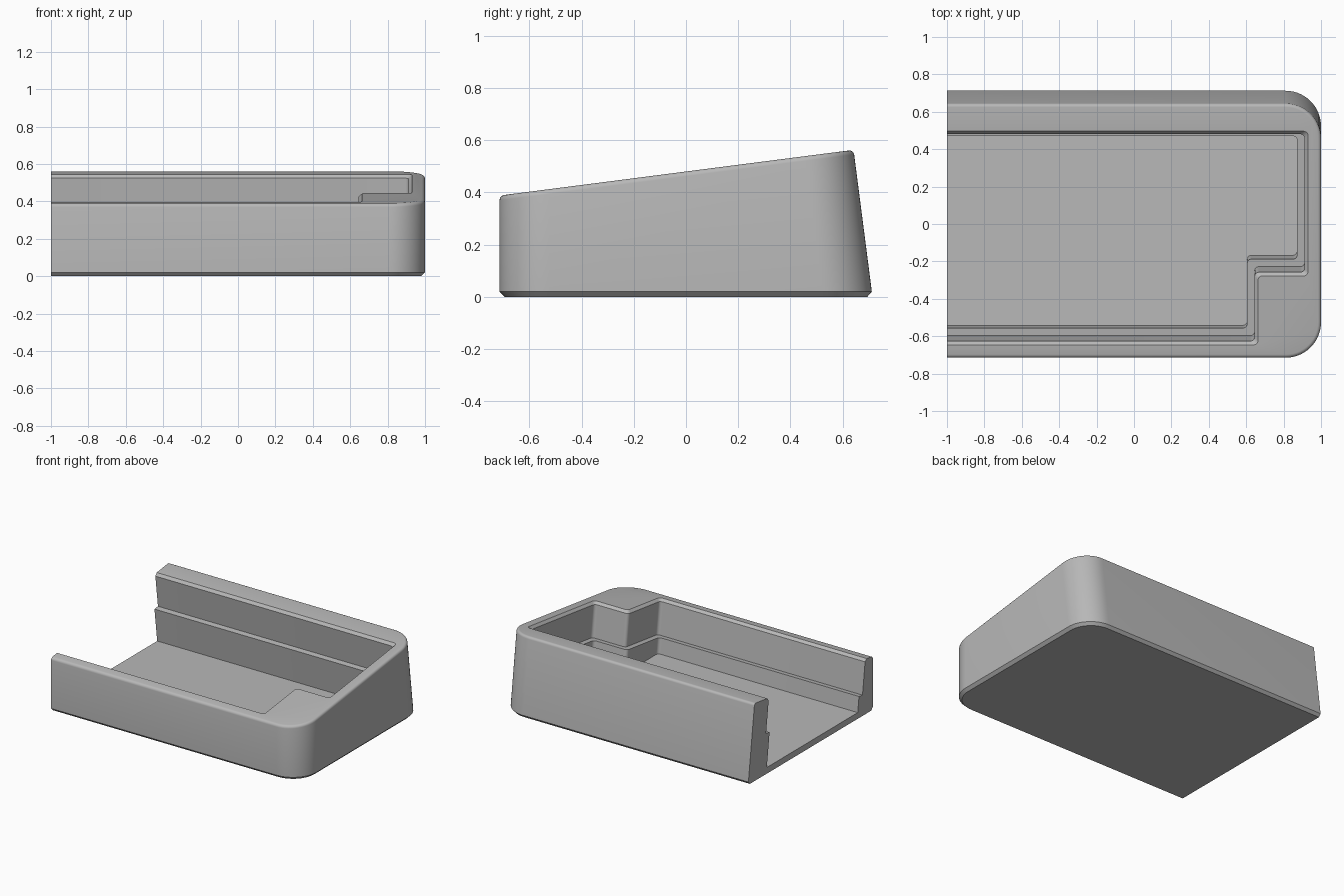
import bpy, bmesh, math

cube = bpy.data.objects.get("Cube")
if cube:
    bpy.data.objects.remove(cube)

HALF_Y = 0.715      # half depth of the footprint
FRONT_Z = 0.388     # height of the top at the front
SLOPE = 0.129       # rise of the top towards the back
FLOOR_Z = 0.045

grey = bpy.data.materials.new("plain grey")
grey.use_nodes = True
colour = (0.48, 0.48, 0.48, 1)
grey.diffuse_color = colour
grey.node_tree.nodes["Principled BSDF"].inputs["Base Color"].default_value = colour


def top_z(y):
    return FRONT_Z + SLOPE * (y + HALF_Y)


def rounded(corners, steps):
    """Outline from (x, y, radius) right-angled corners, rounded where radius > 0."""
    out = []
    for i, (x, y, r) in enumerate(corners):
        if not r:
            out.append((x, y))
            continue
        ends = []
        for nx, ny, _ in (corners[i - 1], corners[(i + 1) % len(corners)]):
            length = math.hypot(nx - x, ny - y)
            ends.append(((nx - x) / length * r, (ny - y) / length * r))
        (ax, ay), (bx, by) = ends
        for k in range(steps + 1):
            t = k / steps * math.pi / 2
            u, v = 1 - math.sin(t), 1 - math.cos(t)
            out.append((x + ax * u + bx * v, y + ay * u + by * v))
    return out


def loft(bm, rings):
    """Closed solid through rings of equal point count."""
    loops = [[bm.verts.new(p) for p in ring] for ring in rings]
    n = len(loops[0])
    for a, b in zip(loops, loops[1:]):
        for i in range(n):
            j = (i + 1) % n
            bm.faces.new((a[i], a[j], b[j], b[i]))
    bm.faces.new(loops[0][::-1])
    bm.faces.new(loops[-1])
    bmesh.ops.recalc_face_normals(bm, faces=bm.faces)
    return loops


def finish(bm, name):
    mesh = bpy.data.meshes.new(name)
    bm.to_mesh(mesh)
    bm.free()
    mesh.materials.append(grey)
    obj = bpy.data.objects.new(name, mesh)
    bpy.context.collection.objects.link(obj)
    return obj


# Outer body: upright front, back wall square to the sloping top
footprint = rounded([(-1, -HALF_Y, 0), (1, -HALF_Y, 0.19),
                     (1, HALF_Y, 0.19), (-1, HALF_Y, 0)], 14)


def body_top(x, y):
    if y < 0:
        return (x, y, top_z(y))
    z = top_z(y) / (1 + SLOPE ** 2)
    return (x, y - SLOPE * z, z)


bm = bmesh.new()
base, rim = loft(bm, [[(x, y, 0) for x, y in footprint],
                      [body_top(x, y) for x, y in footprint]])


def ring_edges(loop):
    # the ring without the open end
    return [bm.edges.get((a, b)) for a, b in zip(loop, loop[1:])]


rim_edges, base_edges = ring_edges(rim), ring_edges(base)
bmesh.ops.bevel(bm, geom=rim_edges, offset=0.018, segments=4, profile=0.5,
                affect='EDGES')
base_edges = [e for e in base_edges if e.is_valid]
bmesh.ops.bevel(bm, geom=base_edges, offset=0.02, segments=1, affect='EDGES')
body = finish(bm, "tray_body")


# Stepped pocket, sunk square to the sloping top
def pocket_ring(grow, depth):
    g, r = grow, 0.022
    outline = rounded([(-1.2, -0.628 - g, 0), (0.645 + g, -0.628 - g, r),
                       (0.645 + g, -0.26 - g, r), (0.912 + g, -0.26 - g, r),
                       (0.912 + g, 0.478 + g, r), (-1.2, 0.478 + g, 0)], 5)
    k = 1 / math.sqrt(1 + SLOPE ** 2)
    ring = []
    for x, y in outline:
        d = (top_z(y) - FLOOR_Z) / k if depth is None else depth
        ring.append((x, y + d * SLOPE * k, top_z(y) - d * k))
    return ring


LEDGE = 0.25
bm = bmesh.new()
loft(bm, [pocket_ring(0.036, -0.018), pocket_ring(0, 0.018),
          pocket_ring(0, LEDGE), pocket_ring(-0.04, LEDGE),
          pocket_ring(-0.04, None)])
cutter = finish(bm, "pocket_cutter")
cutter.hide_render = True
cutter.hide_set(True)

cut = body.modifiers.new("pocket", 'BOOLEAN')
cut.operation = 'DIFFERENCE'
cut.solver = 'EXACT'
cut.object = cutter

bpy.context.view_layer.objects.active = body
body.select_set(True)
bpy.ops.object.modifier_apply(modifier=cut.name)
bpy.data.objects.remove(cutter)
bpy.ops.object.shade_smooth_by_angle(angle=math.radians(30))
